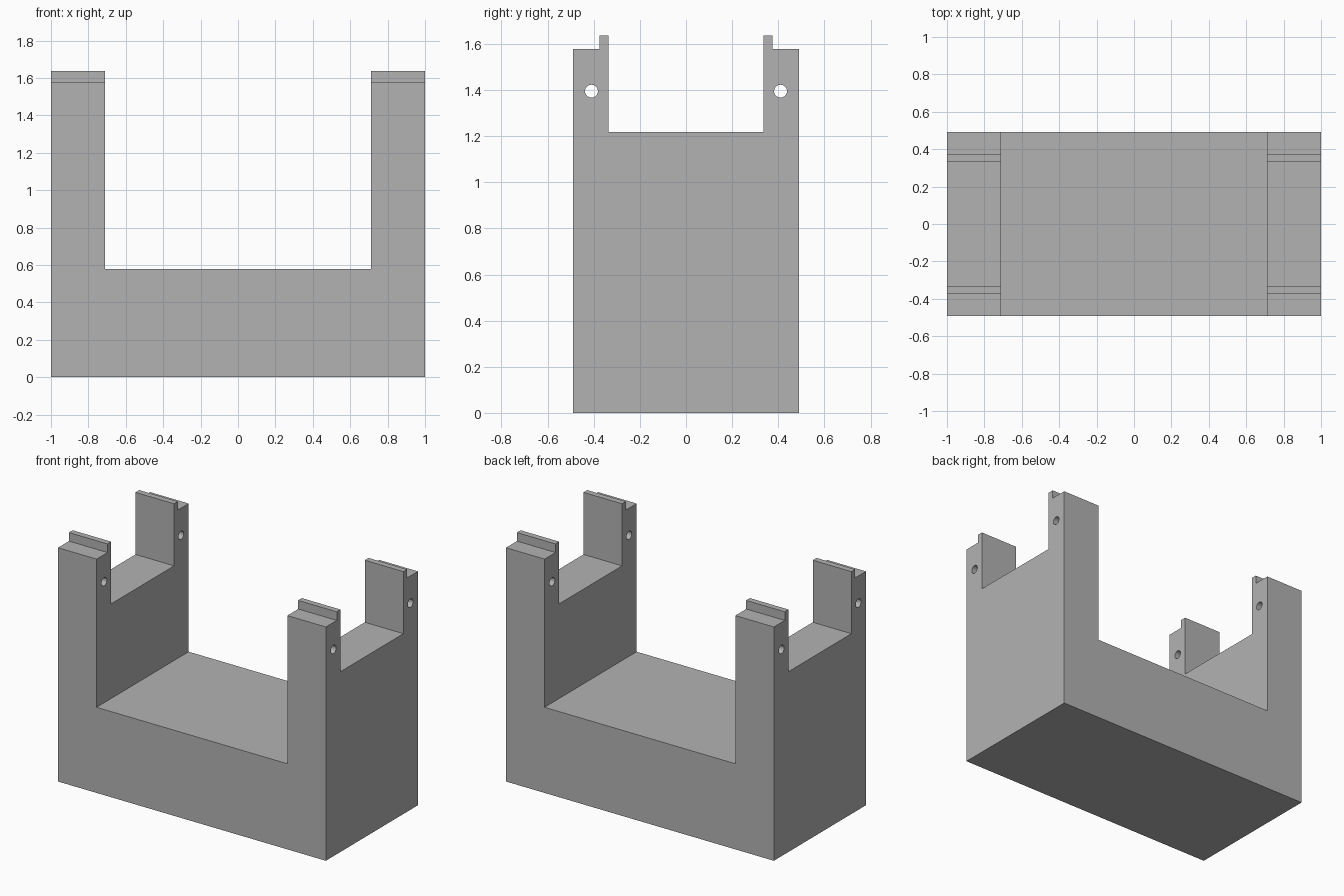
import bpy, bmesh, math
from mathutils import Matrix

cube = bpy.data.objects.get("Cube")
if cube:
    bpy.data.objects.remove(cube, do_unlink=True)

HALF_X, HALF_Y = 1.0, 0.491
INNER_X, FLOOR_Z = 0.712, 0.578
HOLE_Y, HOLE_Z, HOLE_R = 0.41, 1.395, 0.028

grey = bpy.data.materials.new("plain grey")
grey.use_nodes = True
colour = (0.45, 0.45, 0.45, 1)
grey.diffuse_color = colour
grey.node_tree.nodes["Principled BSDF"].inputs["Base Color"].default_value = colour


def add_object(name, bm):
    bmesh.ops.recalc_face_normals(bm, faces=bm.faces)
    mesh = bpy.data.meshes.new(name)
    bm.to_mesh(mesh)
    bm.free()
    mesh.materials.append(grey)
    obj = bpy.data.objects.new(name, mesh)
    bpy.context.scene.collection.objects.link(obj)
    return obj


def cut(target, cutter):
    cutter.hide_render = True
    mod = target.modifiers.new("cut", "BOOLEAN")
    mod.operation, mod.solver, mod.object = "DIFFERENCE", "EXACT", cutter
    bpy.context.view_layer.objects.active = target
    bpy.ops.object.modifier_apply(modifier=mod.name)
    bpy.data.objects.remove(cutter, do_unlink=True)


# Cradle body: mirrored end profile with lipped posts, extruded along x
half = [(HALF_Y, 0), (HALF_Y, 1.578), (0.375, 1.578),
        (0.375, 1.636), (0.335, 1.636), (0.335, 1.217)]
profile = half + [(-y, z) for y, z in reversed(half)]
bm = bmesh.new()
end = bm.faces.new([bm.verts.new((-HALF_X, y, z)) for y, z in profile])
new = bmesh.ops.extrude_face_region(bm, geom=[end], use_keep_orig=True)["geom"]
bmesh.ops.translate(bm, vec=(2 * HALF_X, 0, 0),
                    verts=[v for v in new if isinstance(v, bmesh.types.BMVert)])
body = add_object("cradle_body", bm)

# Open channel between the two end walls
bm = bmesh.new()
bmesh.ops.create_cube(bm, size=2, matrix=Matrix.Translation((0, 0, FLOOR_Z + 1))
                      @ Matrix.Diagonal((INNER_X, 1, 1, 1)))
cut(body, add_object("channel_cutter", bm))

# Pin holes through the posts
for side in (-1, 1):
    bm = bmesh.new()
    bmesh.ops.create_cone(bm, cap_ends=True, segments=32, radius1=HOLE_R,
                          radius2=HOLE_R, depth=3,
                          matrix=Matrix.Translation((0, side * HOLE_Y, HOLE_Z))
                          @ Matrix.Rotation(math.pi / 2, 4, "Y"))
    cut(body, add_object("pin_hole_cutter", bm))

# Smooth hole walls, crisp edges elsewhere
body.select_set(True)
bpy.context.view_layer.objects.active = body
bpy.ops.object.shade_smooth_by_angle(angle=math.radians(30))
